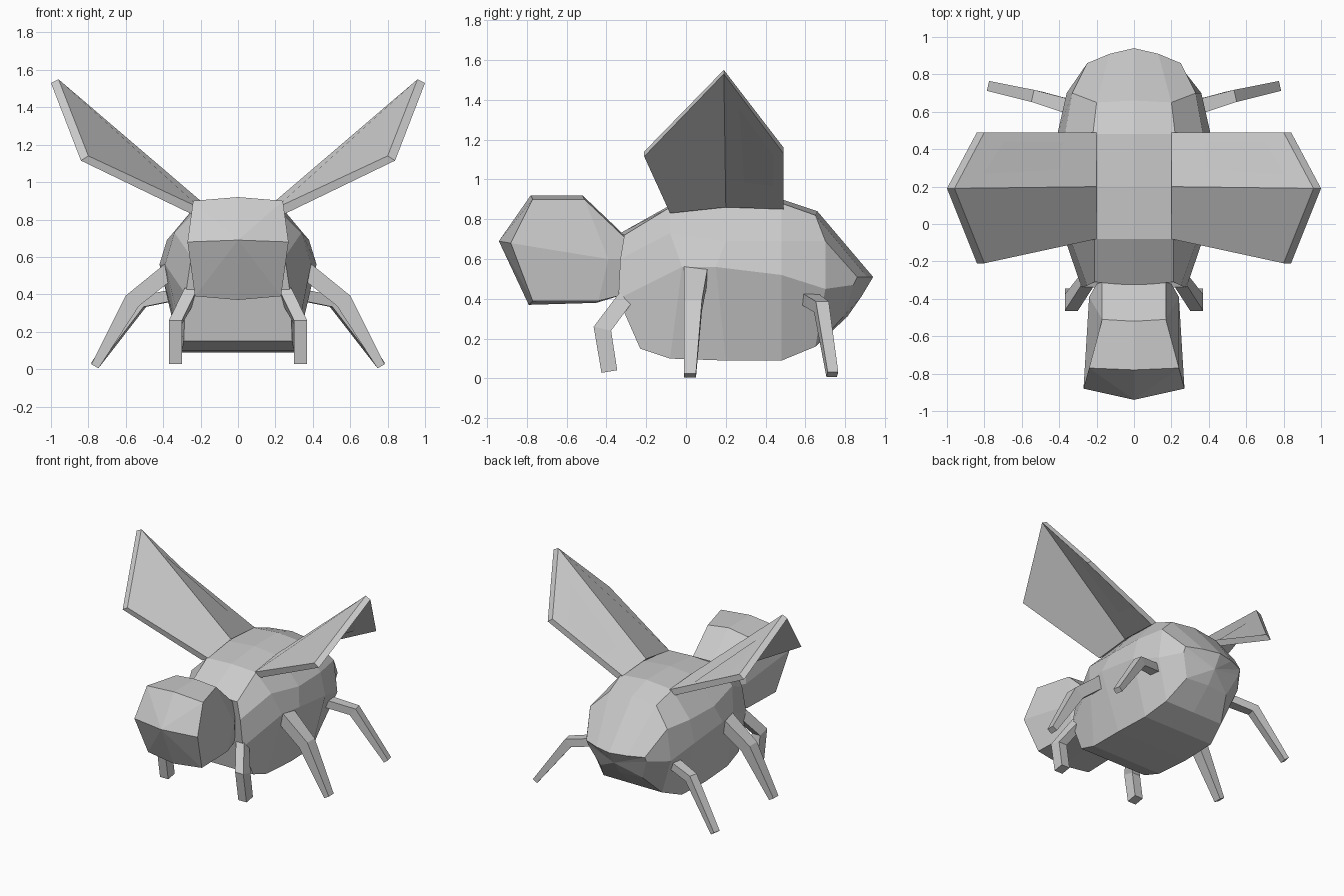
import bpy, bmesh
from mathutils import Vector

if "Cube" in bpy.data.objects:
    bpy.data.objects.remove(bpy.data.objects["Cube"])


def loft(name, rings, apex_start=None, apex_end=None, mirror=False):
    """Skin closed rings; each end gets a flat cap or a fan to an apex."""
    bm = bmesh.new()
    vs = [[bm.verts.new(p) for p in r] for r in rings]
    n = len(vs[0])
    for a, b in zip(vs, vs[1:]):
        for i in range(n):
            j = (i + 1) % n
            bm.faces.new((a[i], a[j], b[j], b[i]))
    for ring, apex in ((vs[0], apex_start), (vs[-1], apex_end)):
        if apex:
            c = bm.verts.new(apex)
            for i in range(n):
                bm.faces.new((ring[i], ring[(i + 1) % n], c))
        else:
            bm.faces.new(ring)
    bmesh.ops.recalc_face_normals(bm, faces=bm.faces)
    me = bpy.data.meshes.new(name)
    bm.to_mesh(me)
    bm.free()
    ob = bpy.data.objects.new(name, me)
    bpy.context.collection.objects.link(ob)
    if mirror:
        ob.modifiers.new("Mirror", 'MIRROR').use_mirror_merge = False
    return ob


def symmetric(top, side, bottom):
    """Ring from centre top (y, z), right-hand points and centre bottom (y, z)."""
    left = [(-x, y, z) for x, y, z in reversed(side)]
    return [(0, *top)] + side + [(0, *bottom)] + left


def leg(name, joints, sizes, axis):
    """Tapered square limb; sizes are half widths (along axis, across)."""
    pts = [Vector(p) for p in joints]
    w = Vector(axis).normalized()
    rings = []
    for i, (p, (a, b)) in enumerate(zip(pts, sizes)):
        t = pts[min(i + 1, len(pts) - 1)] - pts[max(i - 1, 0)]
        n = t.cross(w).normalized()
        rings.append([p + w * a + n * b, p - w * a + n * b,
                      p - w * a - n * b, p + w * a - n * b])
    loft(name, rings, mirror=True)


# Body, front to back
loft("body", [
    symmetric((-.33, .73), [(.21, -.31, .72), (.25, -.33, .60), (.28, -.34, .40), (.29, -.23, .15)], (-.23, .15)),
    symmetric((-.08, .87), [(.21, -.08, .86), (.34, -.08, .73), (.39, -.02, .56), (.30, -.08, .10)], (-.08, .10)),
    symmetric((.20, .90), [(.22, .20, .88), (.38, .20, .69), (.42, .15, .56), (.31, .20, .09)], (.20, .09)),
    symmetric((.48, .90), [(.22, .48, .88), (.37, .48, .69), (.41, .48, .52), (.30, .48, .09)], (.48, .09)),
    symmetric((.66, .84), [(.20, .65, .82), (.33, .70, .69), (.36, .70, .45), (.25, .65, .16)], (.65, .16)),
    symmetric((.94, .51), [(.13, .91, .51), (.25, .86, .51), (.25, .84, .47), (.18, .79, .31)], (.81, .31)),
], apex_end=(0, .88, .41))

# Head with a ridged face
loft("head", [
    symmetric((-.78, .92), [(.24, -.77, .90), (.27, -.88, .68), (.23, -.77, .39)], (-.79, .37)),
    symmetric((-.52, .92), [(.17, -.51, .90), (.24, -.39, .60), (.22, -.44, .39)], (-.45, .38)),
    symmetric((-.31, .72), [(.17, -.31, .71), (.20, -.32, .60), (.20, -.32, .42)], (-.32, .42)),
], apex_start=(0, -.94, .69))

# Folded wings, ridge in the middle
loft("wing", [
    [(.20, -.08, .86), (.80, -.21, 1.14), (.84, -.21, 1.115), (.25, -.08, .83)],
    [(.20, .20, .90), (.96, .19, 1.55), (1.0, .19, 1.53), (.25, .20, .86)],
    [(.20, .49, .88), (.80, .49, 1.16), (.84, .49, 1.13), (.25, .49, .85)],
], mirror=True)

# Three pairs of legs
leg("front_leg", [(.25, -.30, .41), (.335, -.42, .25), (.335, -.385, .035)],
    [(.035, .04), (.035, .045), (.035, .04)], (1, 0, 0))
leg("middle_leg", [(.36, .05, .53), (.565, .035, .365), (.765, .02, .015)],
    [(.06, .045), (.045, .045), (.03, .022)], (0, 1, 0))
leg("rear_leg", [(.32, .62, .40), (.52, .68, .36), (.765, .735, .02)],
    [(.04, .03), (.033, .035), (.027, .02)], (-.22, 1, 0))
